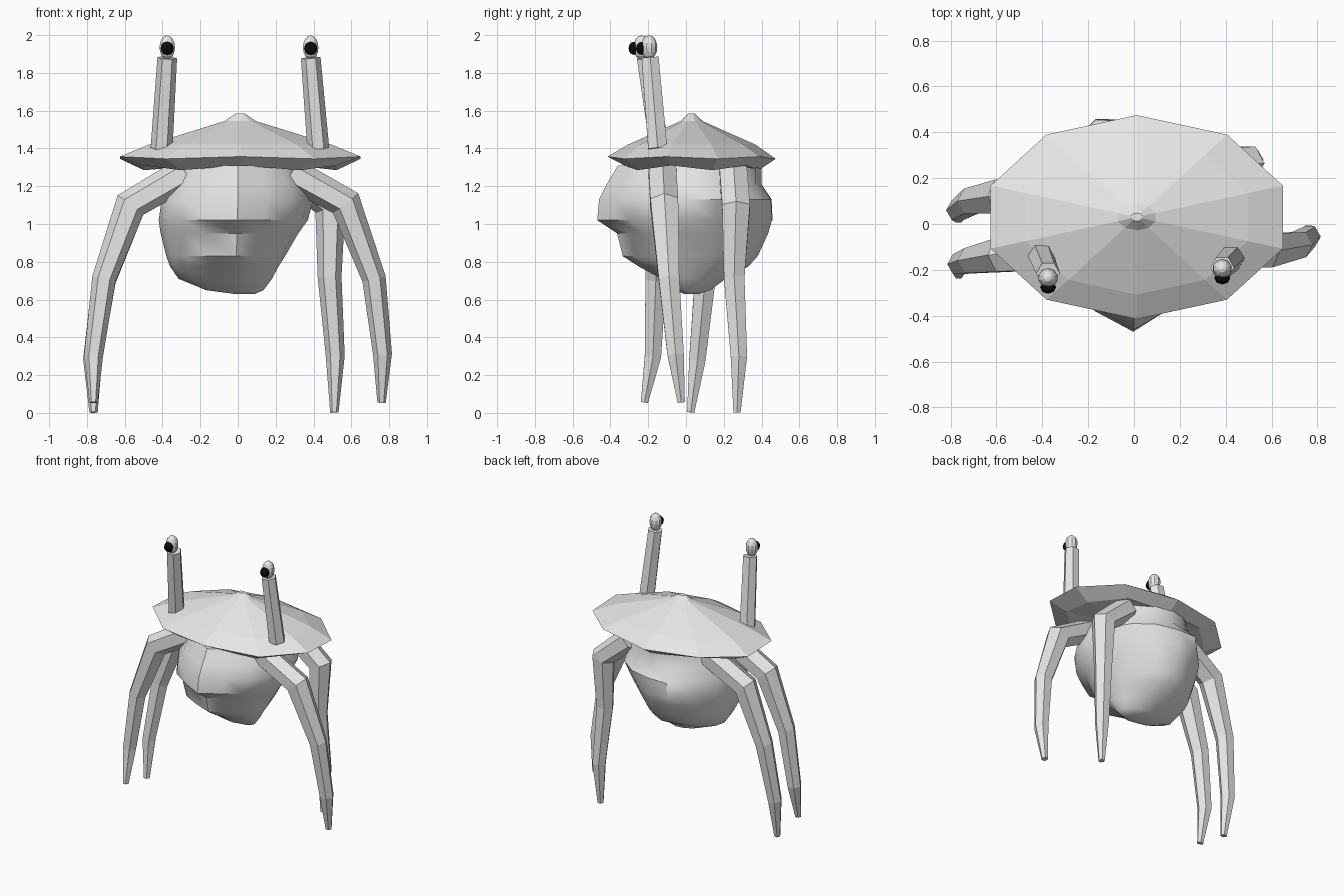
import bpy, bmesh, math
from mathutils import Vector

if "Cube" in bpy.data.objects:
    bpy.data.objects.remove(bpy.data.objects["Cube"])


def material(name, rgb):
    m = bpy.data.materials.new(name)
    m.diffuse_color = (*rgb, 1)
    m.use_nodes = True
    m.node_tree.nodes["Principled BSDF"].inputs["Base Color"].default_value = m.diffuse_color
    return m


GREY = material("pale grey", (0.8, 0.8, 0.8))
BLACK = material("black", (0.004, 0.004, 0.004))


def finish(name, bm, mat, smooth=None):
    bmesh.ops.recalc_face_normals(bm, faces=bm.faces)
    me = bpy.data.meshes.new(name)
    bm.to_mesh(me)
    bm.free()
    ob = bpy.data.objects.new(name, me)
    bpy.context.collection.objects.link(ob)
    me.materials.append(mat)
    if smooth:
        bpy.ops.object.select_all(action='DESELECT')
        ob.select_set(True)
        bpy.context.view_layer.objects.active = ob
        bpy.ops.object.shade_smooth_by_angle(angle=math.radians(smooth))
    return ob


def loft(name, rings, mat, smooth=None):
    """Skin a list of equally sized rings of points and cap both ends."""
    bm = bmesh.new()
    loops = [[bm.verts.new(p) for p in ring] for ring in rings]
    n = len(loops[0])
    for a, b in zip(loops, loops[1:]):
        for i in range(n):
            j = (i + 1) % n
            bm.faces.new((a[i], a[j], b[j], b[i]))
    bm.faces.new(loops[0])
    bm.faces.new(loops[-1])
    return finish(name, bm, mat, smooth)


def tube(name, path, radii, sides, mat):
    """Tapered faceted limb along a path."""
    pts = [Vector(p) for p in path]
    rings = []
    for k, p in enumerate(pts):
        t = (pts[min(k + 1, len(pts) - 1)] - pts[max(k - 1, 0)]).normalized()
        u = Vector((0, 1, 0))
        u = (u - t * u.dot(t)).normalized()
        v = t.cross(u)
        rings.append([p + radii[k] * (u * math.cos(a) + v * math.sin(a))
                      for a in (2 * math.pi * (i + 0.5) / sides for i in range(sides))])
    return loft(name, rings, mat)


def ball(name, loc, scale, mat, seg, rows):
    bm = bmesh.new()
    bmesh.ops.create_uvsphere(bm, u_segments=seg, v_segments=rows, radius=1)
    for v in bm.verts:
        v.co = Vector(loc) + Vector(s * c for s, c in zip(scale, v.co))
    return finish(name, bm, mat)


# Shell: ten-sided shallow dome with a knob and a sloping underside
def shell_ring(s, z, dip=0):
    return [(0.012 + 0.67 * s * math.cos(a), 0.03 + 0.445 * s * math.sin(a), z + dip * (i % 2))
            for i, a in enumerate(math.radians(90 + 36 * k) for k in range(10))]


loft("shell", [shell_ring(0.45, 1.31), shell_ring(0.80, 1.285, 0.025), shell_ring(1, 1.345, 0.012),
               shell_ring(0.76, 1.42), shell_ring(0.13, 1.545), shell_ring(0.04, 1.584)], GREY)

# Body: lumpy sac with a keel down the front and a step under it
# each level: height, left, right, front, back
LEVELS = [(1.31, -0.32, 0.32, -0.36, 0.40), (1.21, -0.36, 0.37, -0.42, 0.40),
          (1.13, -0.405, 0.40, -0.46, 0.45), (1.02, -0.42, 0.37, -0.47, 0.455),
          (0.95, -0.41, 0.32, -0.365, 0.435), (0.83, -0.38, 0.25, -0.335, 0.38),
          (0.775, -0.36, 0.215, -0.25, 0.33), (0.71, -0.315, 0.18, -0.13, 0.21),
          (0.65, -0.17, 0.135, -0.06, 0.13), (0.63, -0.02, 0.09, -0.01, 0.07)]


def body_ring(z, l, r, f, b):
    ring = []
    cx = 0.4 * (l + r) / 2
    for k in range(16):
        a = 2 * math.pi * k / 16
        c, s = math.cos(a), math.sin(a)
        x = cx + c * ((r - cx) if c > 0 else (cx - l))
        y = s * b if s > 0 else -s * f * (1 if k == 12 else 0.88)
        if k == 5 and 1.0 < z < 1.2:      # bump on the back
            y *= 1.09
        if k in (1, 2, 3) and z < 1.1:    # flattened back right corner
            x, y = cx + (x - cx) * 0.92, y * 0.93
        if k == 12:                       # keel on the centre line
            x *= 0.3
        ring.append((x, y, z))
    return ring


loft("body", [body_ring(*lv) for lv in LEVELS], GREY, 35)

# Legs: bent six-sided tapers
LEGS = {
    "front_right_leg": [(0.28, -0.125, 1.27), (0.57, -0.115, 1.11), (0.72, -0.09, 0.71),
                        (0.765, -0.055, 0.31), (0.76, -0.025, 0.055)],
    "back_right_leg": [(0.28, 0.25, 1.27), (0.49, 0.265, 1.09), (0.485, 0.255, 0.72),
                       (0.515, 0.28, 0.30), (0.51, 0.27, 0.003)],
    "front_left_leg": [(-0.28, -0.12, 1.27), (-0.57, -0.135, 1.10), (-0.71, -0.16, 0.71),
                       (-0.765, -0.175, 0.30), (-0.765, -0.22, 0.055)],
    "back_left_leg": [(-0.28, 0.15, 1.27), (-0.57, 0.12, 1.10), (-0.71, 0.10, 0.70),
                      (-0.77, 0.06, 0.28), (-0.765, 0.025, 0.003)],
}
for name, path in LEGS.items():
    tube(name, path, [0.084, 0.085, 0.063, 0.05, 0.022], 6, GREY)

# Eye stalks, eyeballs and pupils
for side, base, top, ey in (("left", (-0.405, -0.14, 1.40), (-0.375, -0.215, 1.88), -0.235),
                            ("right", (0.425, -0.15, 1.40), (0.385, -0.19, 1.88), -0.195)):
    tube(side + "_eye_stalk", [base, top], [0.058, 0.052], 6, GREY)
    ball(side + "_eyeball", (top[0], ey, 1.935), (0.043, 0.043, 0.064), GREY, 10, 8)
    ball(side + "_pupil", (top[0], ey - 0.041, 1.93), (0.035, 0.028, 0.035), BLACK, 8, 6)
